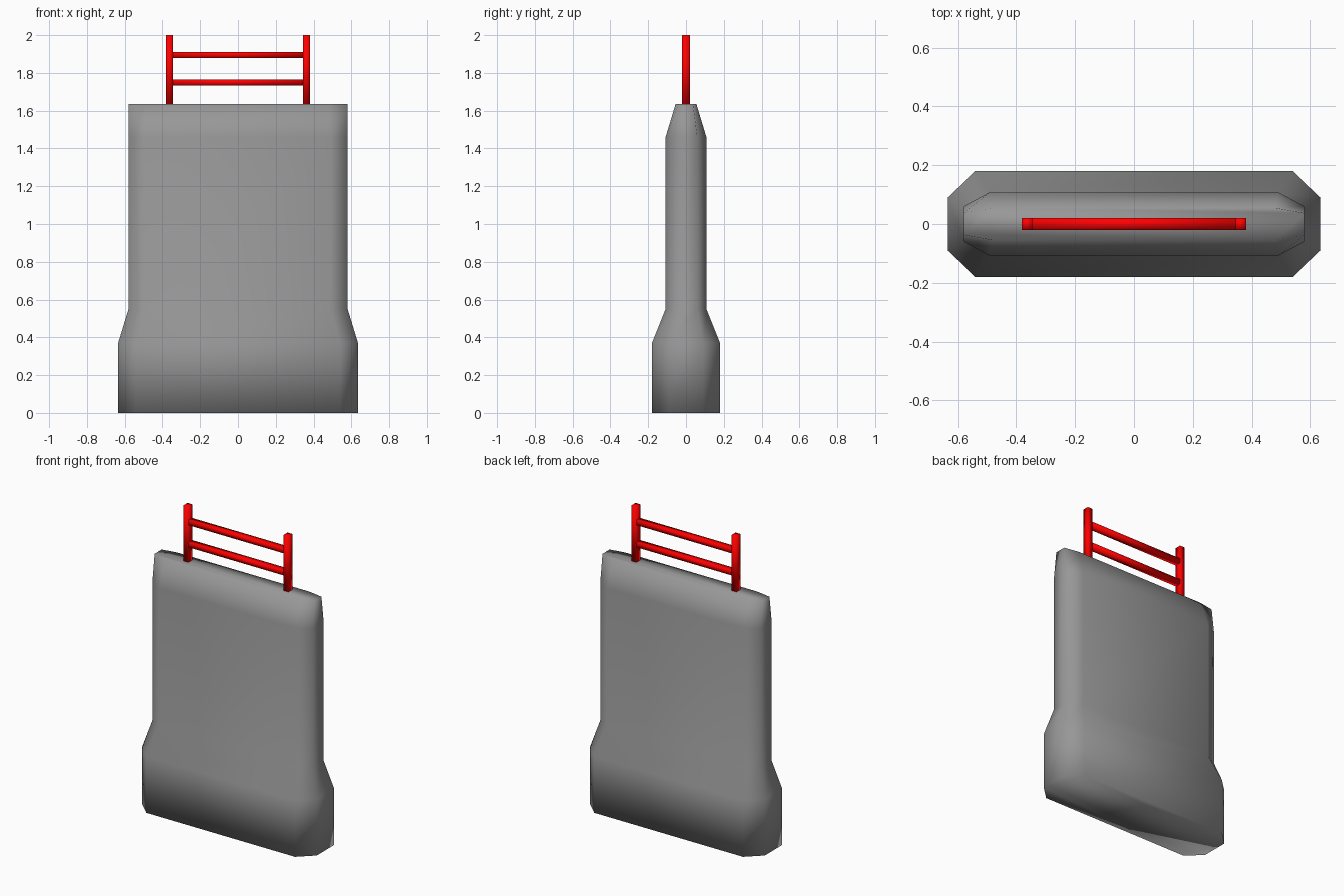
import bpy, bmesh

if "Cube" in bpy.data.objects:
    bpy.data.objects.remove(bpy.data.objects["Cube"])


def paint(name, color):
    mat = bpy.data.materials.new(name)
    mat.diffuse_color = (*color, 1)
    mat.use_nodes = True
    mat.node_tree.nodes["Principled BSDF"].inputs["Base Color"].default_value = mat.diffuse_color
    return mat


red = paint("red_paint", (1, 0, 0))
grey = paint("dark_grey", (0.31, 0.31, 0.31))


def add_mesh(name, bm, mat):
    """Finish a part: outward normals, smooth shading all over, one material."""
    bmesh.ops.recalc_face_normals(bm, faces=bm.faces)
    for f in bm.faces:
        f.smooth = True
    mesh = bpy.data.meshes.new(name)
    bm.to_mesh(mesh)
    bm.free()
    mesh.materials.append(mat)
    obj = bpy.data.objects.new(name, mesh)
    bpy.context.collection.objects.link(obj)


def octagon(hx, hy, cx, cy, z):
    """Rectangle with cut corners, counter-clockwise."""
    return [(hx, -hy + cy, z), (hx, hy - cy, z), (hx - cx, hy, z), (-hx + cx, hy, z),
            (-hx, hy - cy, z), (-hx, -hy + cy, z), (-hx + cx, -hy, z), (hx - cx, -hy, z)]


def box(name, center, size):
    bm = bmesh.new()
    bmesh.ops.create_cube(bm, size=1)
    bmesh.ops.scale(bm, vec=size, verts=bm.verts)
    bmesh.ops.translate(bm, vec=center, verts=bm.verts)
    add_mesh(name, bm, red)


# Slab body: octagonal sections joined from the wide foot to the tapered top
sections = [(0.635, 0.18, 0.095, 0.09, 0.0),
            (0.635, 0.18, 0.095, 0.09, 0.37),
            (0.58, 0.108, 0.09, 0.048, 0.55),
            (0.58, 0.108, 0.09, 0.048, 1.46),
            (0.58, 0.055, 0.10, 0.018, 1.635)]
bm = bmesh.new()
rings = [[bm.verts.new(p) for p in octagon(*s)] for s in sections]
for low, high in zip(rings, rings[1:]):
    for i in range(8):
        j = (i + 1) % 8
        bm.faces.new((low[i], low[j], high[j], high[i]))
bm.faces.new(rings[0][::-1])
bm.faces.new(rings[-1])
add_mesh("body", bm, grey)

# Railing posts
for side, name in ((-1, "left_post"), (1, "right_post")):
    box(name, (side * 0.363, 0, 1.81), (0.036, 0.042, 0.38))

# Railing bars
for z, name in ((1.75, "lower_bar"), (1.895, "upper_bar")):
    box(name, (0, 0, z), (0.70, 0.04, 0.032))
